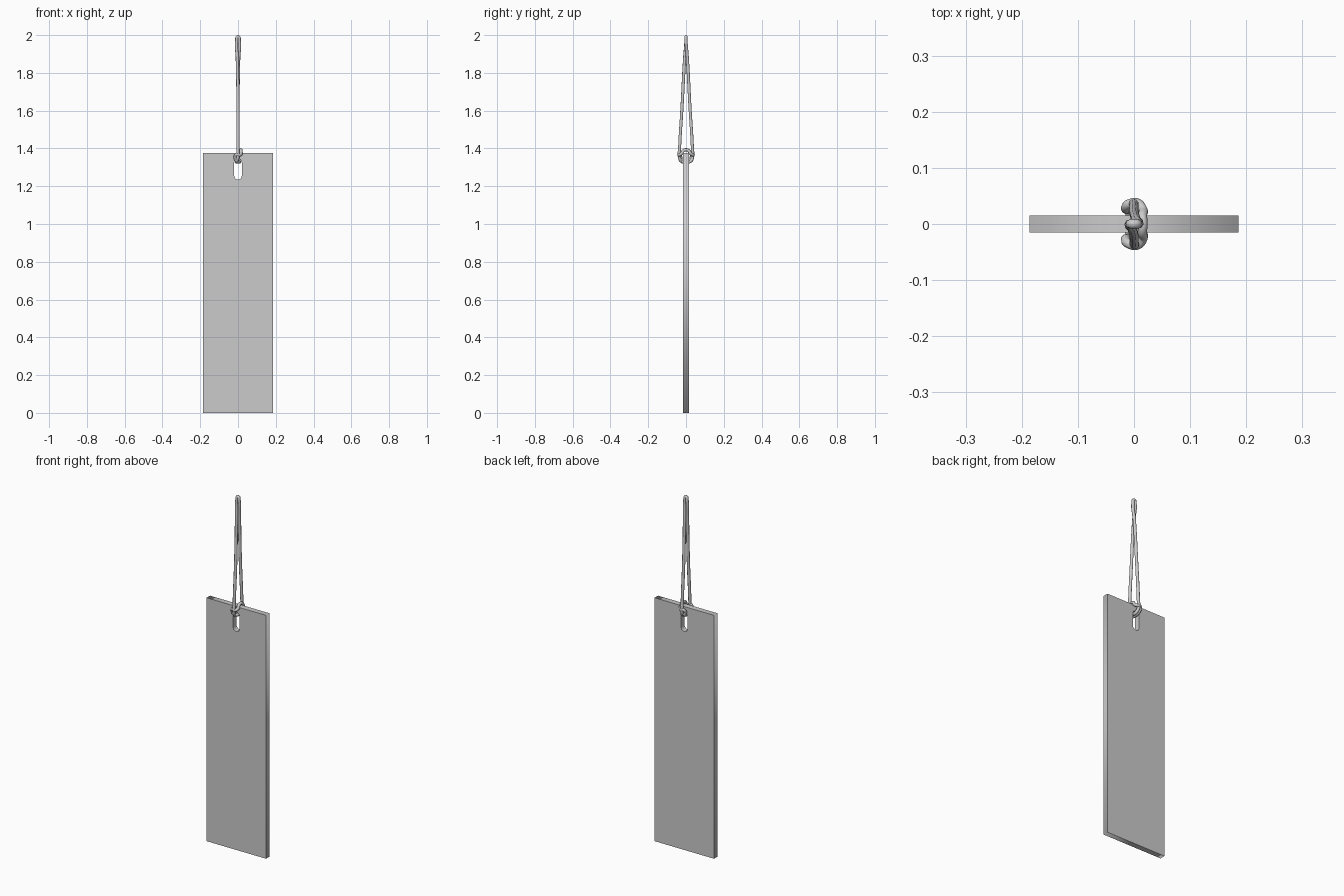
import bpy
import math

if "Cube" in bpy.data.objects:
    bpy.data.objects.remove(bpy.data.objects["Cube"], do_unlink=True)


def material(name, colour):
    mat = bpy.data.materials.new(name)
    mat.use_nodes = True
    mat.diffuse_color = colour
    mat.node_tree.nodes["Principled BSDF"].inputs["Base Color"].default_value = colour
    return mat


def to_mesh(name, curve, mat):
    """Link a curve as an object and turn it into a mesh."""
    obj = bpy.data.objects.new(name, curve)
    bpy.context.collection.objects.link(obj)
    curve.materials.append(mat)
    bpy.ops.object.select_all(action='DESELECT')
    obj.select_set(True)
    bpy.context.view_layer.objects.active = obj
    bpy.ops.object.convert(target='MESH')
    return bpy.context.object


def outline(curve, points):
    spline = curve.splines.new('POLY')
    spline.points.add(len(points) - 1)
    for p, (x, z) in zip(spline.points, points):
        p.co = (x, z, 0, 1)
    spline.use_cyclic_u = True


grey = material("light grey", (0.6, 0.6, 0.6, 1))

# Flat tag with a rounded slot near its top edge
WIDTH, HEIGHT, DEPTH = 0.186, 1.376, 0.0155
SLOT, SLOT_LOW, SLOT_HIGH = 0.02, 1.255, 1.325
profile = bpy.data.curves.new("tag_plate", 'CURVE')
profile.dimensions = '2D'
profile.fill_mode = 'BOTH'
profile.extrude = DEPTH
outline(profile, [(-WIDTH, 0), (WIDTH, 0), (WIDTH, HEIGHT), (-WIDTH, HEIGHT)])
slot = []
for centre, start in ((SLOT_HIGH, 0), (SLOT_LOW, math.pi)):
    for i in range(9):
        a = start + math.pi * i / 8
        slot.append((SLOT * math.cos(a), centre + SLOT * math.sin(a)))
outline(profile, slot)
plate = to_mesh("tag_plate", profile, grey)
plate.rotation_euler.x = math.pi / 2

# Hanging cord: one half runs from the top bend, through the slot,
# round the other strand and over the top edge of the tag
RADIUS = 0.0085


def half_cord(side):
    return [
        (side * 0.007, 0, 1.97),
        (side * 0.004, side * 0.007, 1.88),
        (0, side * 0.021, 1.62),
        (0, side * 0.034, 1.40),
        (0, side * 0.035, 1.355),
        (side * 0.006, side * 0.024, 1.332),
        (side * 0.008, 0, 1.328),
        (-0.008, side * -0.025, 1.335),
        (-0.015, side * -0.027, 1.352),
        (-0.008, side * -0.036, 1.368),
        (0.006, side * -0.037, 1.365),
        (0.016, side * -0.025, 1.372),
        (0.015, side * -0.014, 1.388),
    ]


path = half_cord(1) + [(0.016, 0, 1.393)] + half_cord(-1)[::-1] + [(0, 0, 2 - RADIUS)]
cord_curve = bpy.data.curves.new("hanging_cord", 'CURVE')
cord_curve.dimensions = '3D'
cord_curve.bevel_depth = RADIUS
cord_curve.bevel_resolution = 2
cord_curve.resolution_u = 6
spline = cord_curve.splines.new('BEZIER')
spline.bezier_points.add(len(path) - 1)
for p, co in zip(spline.bezier_points, path):
    p.co = co
    p.handle_left_type = p.handle_right_type = 'AUTO'
spline.use_cyclic_u = True
cord = to_mesh("hanging_cord", cord_curve, grey)
bpy.ops.object.shade_smooth_by_angle(angle=math.radians(60))
